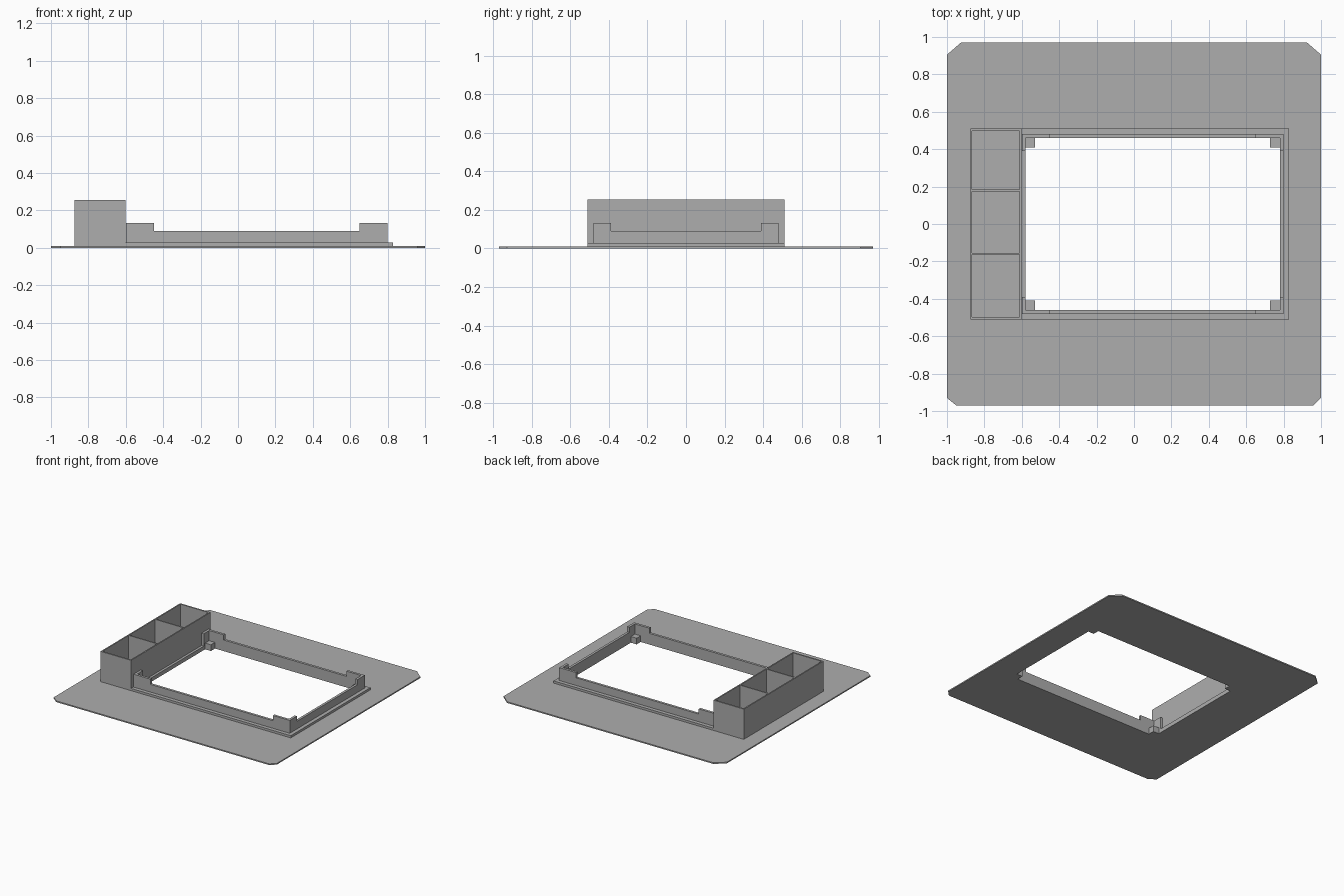
import bpy, bmesh
from mathutils import Vector

cube = bpy.data.objects.get("Cube")
if cube:
    bpy.data.objects.remove(cube)

grey = bpy.data.materials.new("plain grey")
grey.use_nodes = True
grey.diffuse_color = (0.42, 0.42, 0.42, 1)
grey.node_tree.nodes["Principled BSDF"].inputs["Base Color"].default_value = (0.42, 0.42, 0.42, 1)


def rect(x0, x1, y0, y1):
    return [(x0, y0), (x1, y0), (x1, y1), (x0, y1)]


def solid(name, loops, start, depth, place=lambda u, v, w: (u, v, w)):
    """Extrude an outline with optional holes; place maps (u, v, w) to xyz."""
    bm = bmesh.new()
    edges = []
    for loop in loops:
        vs = [bm.verts.new(place(u, v, start)) for u, v in loop]
        edges += [bm.edges.new((vs[i - 1], vs[i])) for i in range(len(vs))]
    bmesh.ops.triangle_fill(bm, use_beauty=True, use_dissolve=False, edges=edges)
    grown = bmesh.ops.extrude_face_region(bm, geom=bm.faces[:], use_keep_orig=True)
    moved = [g for g in grown["geom"] if isinstance(g, bmesh.types.BMVert)]
    bmesh.ops.translate(bm, verts=moved, vec=Vector(place(0, 0, depth)))
    bmesh.ops.recalc_face_normals(bm, faces=bm.faces[:])
    mesh = bpy.data.meshes.new(name)
    bm.to_mesh(mesh)
    bm.free()
    mesh.materials.append(grey)
    obj = bpy.data.objects.new(name, mesh)
    bpy.context.collection.objects.link(obj)
    return obj


def notched(a, b, tab, low, base=0.025, high=0.132):
    """Side outline of a rail with a raised tab at each end."""
    return [(a, base), (b, base), (b, high), (b - tab, high), (b - tab, low),
            (a + tab, low), (a + tab, high), (a, high)]


L, R, W = -0.58, 0.78, 0.46      # opening limits
T = 0.02                         # rail thickness
PLATE = 0.01
opening = rect(L, R, -W, W)

# Base plate with clipped corners
outline = [(-0.95, -0.97), (0.96, -0.97), (1, -0.93), (1, 0.905),
           (0.925, 0.97), (-0.925, 0.97), (-1, 0.905), (-1, -0.93)]
solid("base_plate", [outline, opening], 0, PLATE)

# Low flange around the opening
solid("flange", [rect(-0.605, 0.83, -0.51, 0.51), opening], PLATE, 0.018)

# Rails with raised corners
along_x = lambda u, v, w: (u, w, v)
along_y = lambda u, v, w: (w, u, v)
solid("front_rail", [notched(L - T, R + T, 0.15, 0.09)], -W - T, T, along_x)
solid("back_rail", [notched(L - T, R + T, 0.15, 0.09)], W, T, along_x)
solid("left_rail", [notched(-W - T, W + T, 0.09, 0.09)], R, T, along_y)
solid("right_rail", [notched(-W - T, W + T, 0.09, 0.032)], L - T, T, along_y)

# Small support blocks inside the corners
B = 0.052
for side, x in (("right", L), ("left", R - B)):
    for end, y in (("front", -W), ("back", W - B)):
        solid(f"{end}_{side}_support", [rect(x, x + B, y, y + B)], 0, 0.05)

# Three-compartment tray
pockets = [rect(-0.865, -0.612, y0, y1)
           for y0, y1 in ((-0.498, -0.164), (-0.154, 0.175), (0.185, 0.498))]
solid("tray", [rect(-0.875, -0.602, -0.51, 0.51)] + pockets, PLATE, 0.245)
